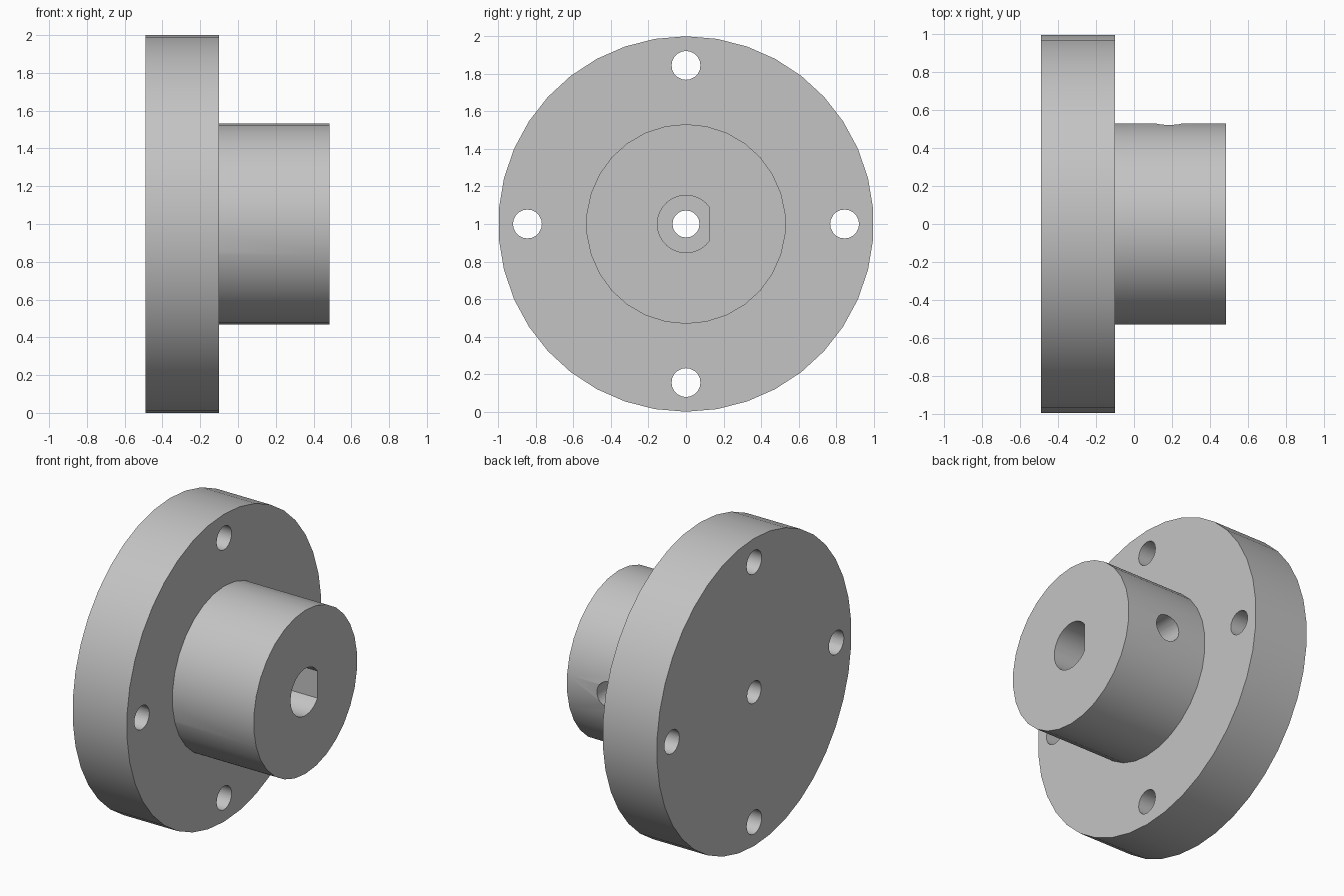
import bpy, bmesh, math
from mathutils import Vector

cube = bpy.data.objects.get("Cube")
if cube:
    bpy.data.objects.remove(cube, do_unlink=True)

steel = bpy.data.materials.new("plain grey")
steel.use_nodes = True
GREY = (0.55, 0.55, 0.55, 1)
steel.diffuse_color = GREY
steel.node_tree.nodes["Principled BSDF"].inputs["Base Color"].default_value = GREY

CENTRE = 1.0                      # height of the shaft axis
BACK, STEP, END = -0.49, -0.10, 0.485


def circle(r, sides, u=0.0, v=0.0):
    """Polygon with one corner straight up."""
    steps = [2 * math.pi * i / sides for i in range(sides)]
    return [(u + r * math.sin(t), v + r * math.cos(t)) for t in steps]


def prism(name, outline, start, stop, axis="X"):
    """Extrude an outline along x (outline in y, z) or y (outline in x, z)."""
    bm = bmesh.new()

    def place(u, v, w):
        return Vector((w, u, v + CENTRE)) if axis == "X" else Vector((u, w, v + CENTRE))

    rings = [[bm.verts.new(place(u, v, w)) for u, v in outline] for w in (start, stop)]
    for ring in rings:
        bm.faces.new(ring)
    n = len(outline)
    for i in range(n):
        j = (i + 1) % n
        bm.faces.new((rings[0][i], rings[0][j], rings[1][j], rings[1][i]))
    bmesh.ops.recalc_face_normals(bm, faces=bm.faces)
    mesh = bpy.data.meshes.new(name)
    bm.to_mesh(mesh)
    bm.free()
    mesh.materials.append(steel)
    obj = bpy.data.objects.new(name, mesh)
    bpy.context.collection.objects.link(obj)
    return obj


def combine(target, tool, operation):
    """Apply a boolean and remove the tool."""
    mod = target.modifiers.new(tool.name, "BOOLEAN")
    mod.operation = operation
    mod.solver = "EXACT"
    mod.object = tool
    bpy.context.view_layer.objects.active = target
    bpy.ops.object.modifier_apply(modifier=mod.name)
    bpy.data.objects.remove(tool, do_unlink=True)


# Flange disc with the hub joined to its face
body = prism("flanged_hub", circle(1.0, 38), BACK, STEP)
hub = prism("hub", circle(0.532, 30), STEP - 0.1, END)
combine(body, hub, "UNION")

# Four bolt holes around the flange
for k in range(4):
    a = k * math.pi / 2
    hole = circle(0.077, 20, 0.845 * math.sin(a), 0.845 * math.cos(a))
    combine(body, prism("bolt_hole", hole, BACK - 0.1, STEP + 0.1), "DIFFERENCE")

# Shaft bore with one flat side, ending at the flange
flat = math.acos(0.125 / 0.153)
arc = [flat + (2 * math.pi - 2 * flat) * i / 24 for i in range(25)]
d_shape = [(0.153 * math.cos(t), 0.153 * math.sin(t)) for t in arc]
combine(body, prism("shaft_bore", d_shape, STEP, END + 0.1), "DIFFERENCE")

# Small centre hole through the flange
combine(body, prism("centre_hole", circle(0.072, 20), BACK - 0.1, STEP + 0.1), "DIFFERENCE")

# Set screw hole from the back of the hub into the bore
screw = prism("set_screw_hole", circle(0.086, 20, 0.185), 0.08, 0.7, "Y")
combine(body, screw, "DIFFERENCE")

# Smooth round walls, crisp rims
bpy.ops.object.select_all(action="DESELECT")
body.select_set(True)
bpy.context.view_layer.objects.active = body
bpy.ops.object.shade_smooth_by_angle(angle=math.radians(30))
